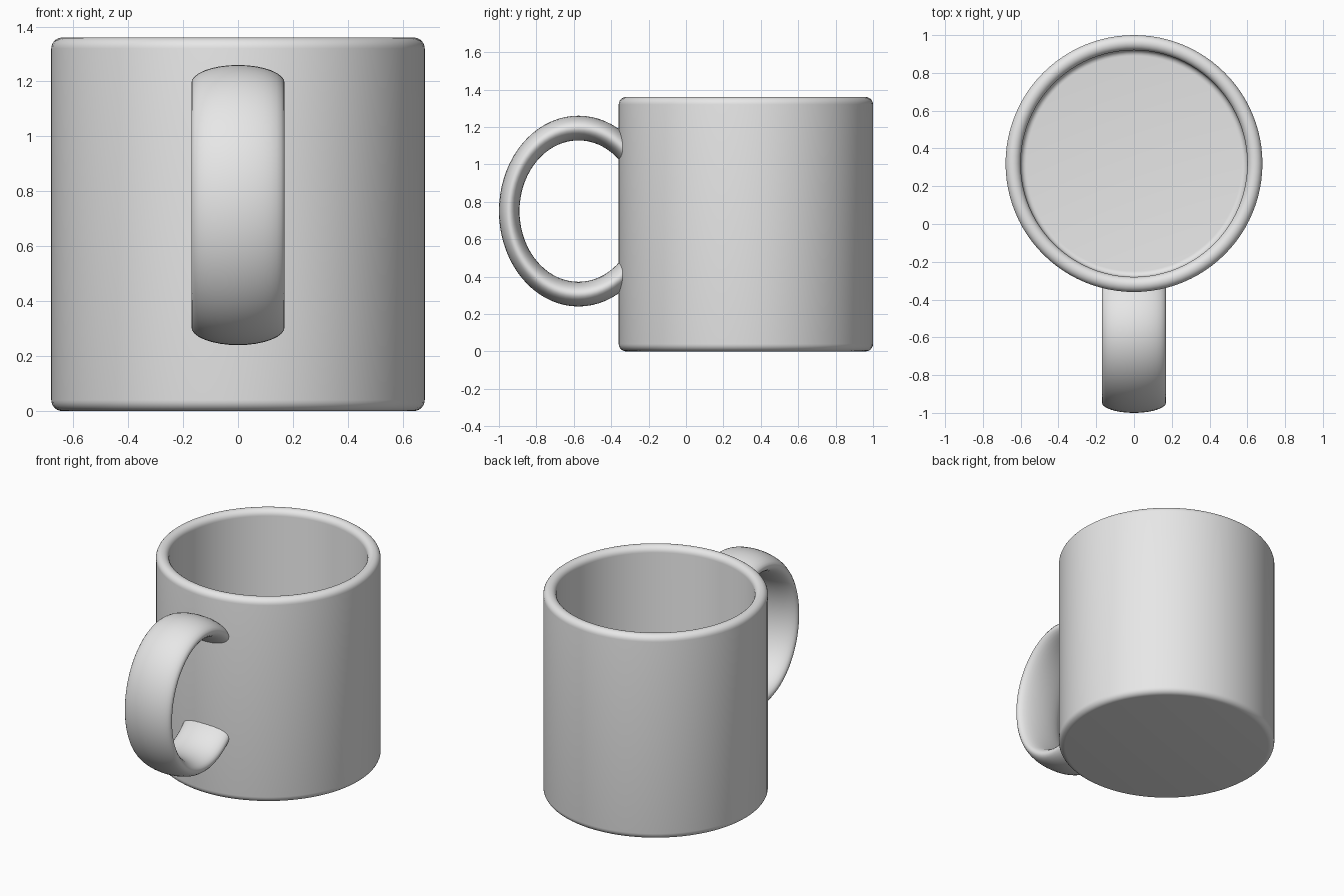
import bpy, bmesh
from math import cos, sin, pi, radians
from mathutils import Matrix, Vector

if "Cube" in bpy.data.objects:
    bpy.data.objects.remove(bpy.data.objects["Cube"])

grey = bpy.data.materials.new("light grey ceramic")
grey.use_nodes = True
colour = (0.8, 0.8, 0.8, 1)
grey.diffuse_color = colour
grey.node_tree.nodes["Principled BSDF"].inputs["Base Color"].default_value = colour

RADIUS, INNER, HEIGHT, FLOOR = 0.68, 0.6, 1.36, 0.08
CUP_Y = 0.32


def arc(r, z, size, start, end, steps=6):
    """Points on a quarter or half circle, as (radius, height)."""
    angles = [radians(start + (end - start) * i / steps) for i in range(steps + 1)]
    return [(r + size * cos(a), z + size * sin(a)) for a in angles]


def finish(name):
    obj = bpy.context.object
    obj.name = name
    obj.data.materials.append(grey)
    bpy.ops.object.shade_smooth_by_angle(angle=radians(40))
    return obj


# Cup: a lathed wall with rounded foot, rim and inner floor corner
rim = (RADIUS - INNER) / 2
profile = ([(0, 0)] + arc(RADIUS - 0.04, 0.04, 0.04, -90, 0)
           + arc(RADIUS - rim, HEIGHT - rim, rim, 0, 180, 12)
           + arc(INNER - 0.03, FLOOR + 0.03, 0.03, 0, -90) + [(0, FLOOR)])
bm = bmesh.new()
verts = [bm.verts.new((r, 0, z)) for r, z in profile]
edges = [bm.edges.new(pair) for pair in zip(verts, verts[1:])]
bmesh.ops.spin(bm, geom=verts + edges, cent=(0, 0, 0), axis=(0, 0, 1),
               angle=2 * pi, steps=96)
bmesh.ops.remove_doubles(bm, verts=bm.verts, dist=0.0005)
bmesh.ops.recalc_face_normals(bm, faces=bm.faces)
mesh = bpy.data.meshes.new("cup")
bm.to_mesh(mesh)
bm.free()
cup = bpy.data.objects.new("cup", mesh)
bpy.context.collection.objects.link(cup)
cup.location.y = CUP_Y
bpy.context.view_layer.objects.active = cup
cup.select_set(True)
finish("cup")
cup.select_set(False)

# Handle: a wide, tall ring cut off inside the cup wall
bpy.ops.mesh.primitive_torus_add(major_radius=0.37, minor_radius=0.055,
                                 major_segments=72, minor_segments=32)
handle = bpy.context.object
handle.data.transform(Matrix.Translation((0, -0.575, 0.75))
                      @ Matrix.Diagonal((0.17 / 0.055, 1, 1.2, 1))
                      @ Matrix.Rotation(pi / 2, 4, 'Y'))
bm = bmesh.new()
bm.from_mesh(handle.data)
bmesh.ops.bisect_plane(bm, geom=bm.verts[:] + bm.edges[:] + bm.faces[:],
                       plane_co=Vector((0, -0.31, 0)), plane_no=Vector((0, 1, 0)),
                       clear_outer=True)
bm.to_mesh(handle.data)
bm.free()
finish("handle")
